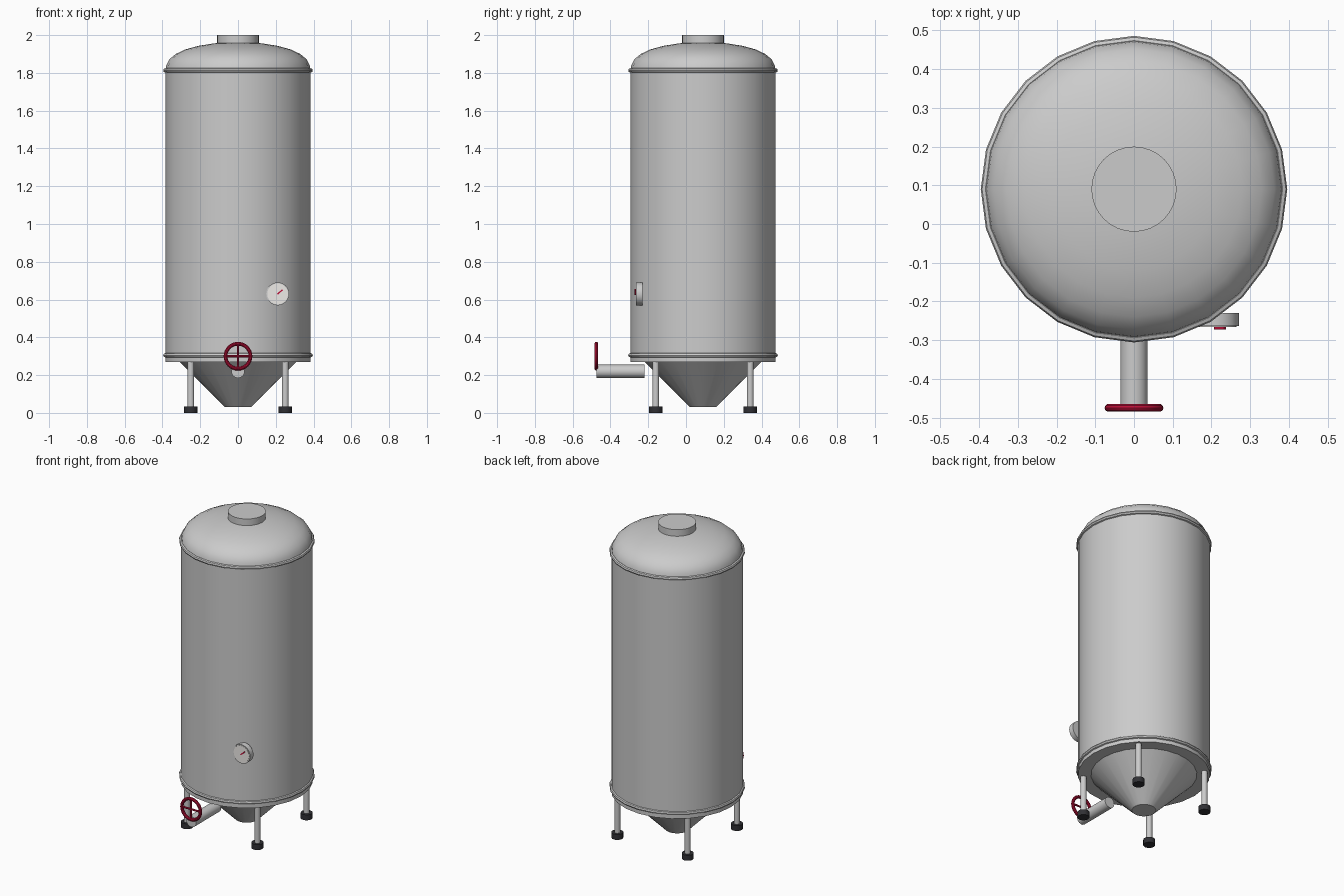
import bpy, math
from math import pi

if "Cube" in bpy.data.objects:
    bpy.data.objects.remove(bpy.data.objects["Cube"])

CY = 0.09  # tank axis in y


def material(name, rgb):
    m = bpy.data.materials.new(name)
    m.diffuse_color = (*rgb, 1)
    m.use_nodes = True
    m.node_tree.nodes["Principled BSDF"].inputs["Base Color"].default_value = m.diffuse_color
    return m


RED = material("red_paint", (0.5, 0.005, 0.04))
DARK = material("dark_rubber", (0.03, 0.03, 0.035))
WHITE = material("dial_white", (0.85, 0.83, 0.8))


def finish(name, mat=None):
    ob = bpy.context.object
    ob.name = ob.data.name = name
    if mat:
        ob.data.materials.append(mat)
    bpy.ops.object.shade_smooth_by_angle(angle=math.radians(35))
    return ob


def tube(name, a, b, r, sides=24, mat=None):
    """Upright or forward-facing cylinder between points a and b."""
    d = [q - p for p, q in zip(a, b)]
    length = math.sqrt(sum(c * c for c in d))
    rot = (0, math.acos(d[2] / length), math.atan2(d[1], d[0]))
    mid = [(p + q) / 2 for p, q in zip(a, b)]
    bpy.ops.mesh.primitive_cylinder_add(vertices=sides, radius=r, depth=length,
                                        location=mid, rotation=rot)
    return finish(name, mat)


def lathe(name, profile, sides=24):
    """Revolve (radius, z) points around the tank axis; ends are capped."""
    verts = [(r * math.cos(2 * pi * i / sides), r * math.sin(2 * pi * i / sides), z)
             for r, z in profile for i in range(sides)]
    faces = [(k * sides + i, k * sides + (i + 1) % sides,
              (k + 1) * sides + (i + 1) % sides, (k + 1) * sides + i)
             for k in range(len(profile) - 1) for i in range(sides)]
    faces.append(tuple(reversed(range(sides))))
    faces.append(tuple(range((len(profile) - 1) * sides, len(profile) * sides)))
    me = bpy.data.meshes.new(name)
    me.from_pydata(verts, [], faces)
    ob = bpy.data.objects.new(name, me)
    ob.location.y = CY
    bpy.context.collection.objects.link(ob)
    bpy.ops.object.select_all(action='DESELECT')
    ob.select_set(True)
    bpy.context.view_layer.objects.active = ob
    return finish(name)


# tank shell, domed lid and drain cone
lathe("tank_body", [(0.385, 0.27), (0.385, 1.815)])
lathe("dome_lid", [(0.385, 1.81), (0.38, 1.84), (0.363, 1.872), (0.33, 1.9),
                   (0.28, 1.924), (0.21, 1.943), (0.13, 1.956), (0.05, 1.962)])
lathe("drain_cone", [(0.07, 0.03), (0.31, 0.271)])

# seam rings
for name, z in (("lower_ring", 0.305), ("upper_ring", 1.813)):
    bpy.ops.mesh.primitive_torus_add(major_segments=24, minor_segments=8,
                                     major_radius=0.384, minor_radius=0.012,
                                     location=(0, CY, z))
    finish(name)

# top hatch
tube("top_hatch", (0, CY, 1.94), (0, CY, 2.0), 0.11, 32)

# legs with rubber feet
for sx, side in ((-1, "left"), (1, "right")):
    for sy, end in ((-1, "front"), (1, "back")):
        x, y = sx * 0.25, CY + sy * 0.25
        tube(f"{end}_{side}_leg", (x, y, 0.02), (x, y, 0.29), 0.018, 16)
        tube(f"{end}_{side}_foot", (x, y, 0), (x, y, 0.035), 0.035, 16, DARK)

# outlet pipe
tube("outlet_pipe", (0, -0.22, 0.22), (0, -0.475, 0.22), 0.035)

# valve handwheel with crossed spokes
WY, WZ, WR = -0.475, 0.30, 0.066
bpy.ops.mesh.primitive_torus_add(major_segments=32, minor_segments=10,
                                 major_radius=WR, minor_radius=0.01,
                                 location=(0, WY, WZ), rotation=(pi / 2, 0, 0))
finish("valve_wheel", RED)
tube("wheel_spoke_across", (-WR, WY, WZ), (WR, WY, WZ), 0.006, 10, RED)
tube("wheel_spoke_upright", (0, WY, WZ - WR), (0, WY, WZ + WR), 0.006, 10, RED)

# pressure gauge: case, dial and needle
GX, GZ = 0.21, 0.63
tube("gauge_case", (GX, -0.23, GZ), (GX, -0.264, GZ), 0.061)
tube("gauge_dial", (GX, -0.255, GZ), (GX, -0.266, GZ), 0.055, 24, WHITE)
bpy.ops.mesh.primitive_cube_add(size=1, location=(0.222, -0.268, 0.64),
                                rotation=(0, math.radians(-42), 0))
bpy.context.object.scale = (0.036, 0.008, 0.007)
finish("gauge_needle", RED)
